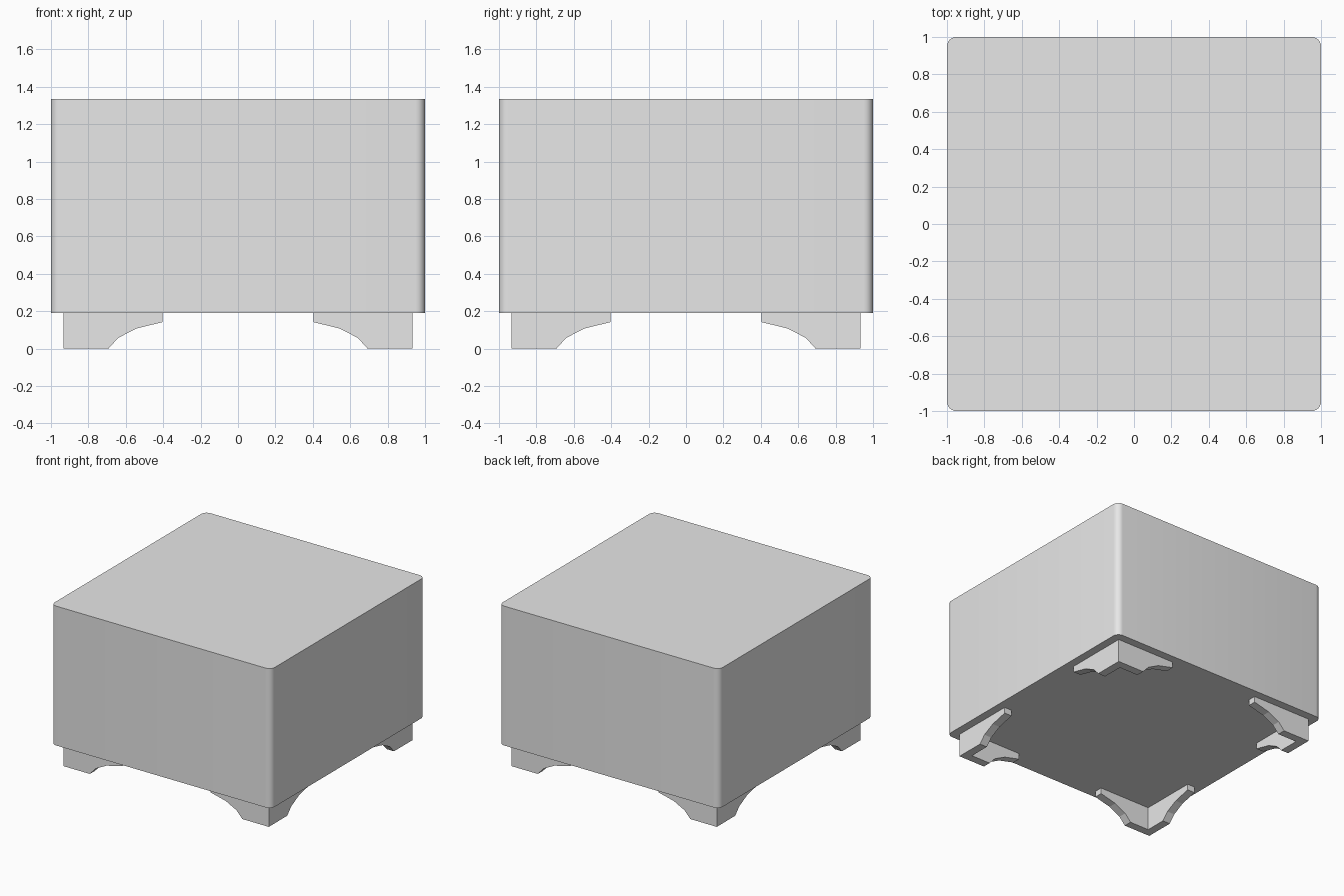
import bpy, bmesh, math

if "Cube" in bpy.data.objects:
    bpy.data.objects.remove(bpy.data.objects["Cube"])

grey = bpy.data.materials.new("plain grey")
grey.diffuse_color = (0.8, 0.8, 0.8, 1)
grey.use_nodes = True
grey.node_tree.nodes["Principled BSDF"].inputs["Base Color"].default_value = grey.diffuse_color

BASE, TOP = 0.19, 1.335      # body heights
OUT, THICK = 0.933, 0.067    # foot outer face and board thickness


def finish(bm, name):
    bmesh.ops.remove_doubles(bm, verts=bm.verts, dist=1e-5)
    bmesh.ops.recalc_face_normals(bm, faces=bm.faces)
    me = bpy.data.meshes.new(name)
    bm.to_mesh(me)
    bm.free()
    me.materials.append(grey)
    ob = bpy.data.objects.new(name, me)
    bpy.context.collection.objects.link(ob)
    return ob


# Body: a box with rounded upright corners
bm = bmesh.new()
bmesh.ops.create_cube(bm, size=1)
for v in bm.verts:
    v.co = (v.co.x * 2, v.co.y * 2, TOP if v.co.z > 0 else BASE)
upright = [e for e in bm.edges if abs(e.verts[0].co.z - e.verts[1].co.z) > 0.5]
bmesh.ops.bevel(bm, geom=upright, offset=0.05, segments=6, profile=0.5,
                affect='EDGES')
body = finish(bm, "ottoman_body")
bpy.context.view_layer.objects.active = body
body.select_set(True)
bpy.ops.object.shade_smooth_by_angle(angle=math.radians(30))
body.select_set(False)

# Bracket feet: two mitred boards with a stepped curve, one foot per corner
PROFILE = [(OUT, BASE), (OUT, 0), (0.693, 0), (0.64, 0.058),
           (0.543, 0.108), (0.403, 0.142), (0.403, BASE)]


def foot(name, sx, sy):
    bm = bmesh.new()
    inner = OUT - THICK
    for swap in (False, True):
        def vert(x, y, z):
            if swap:
                x, y = y, x
            return bm.verts.new((x * sx, y * sy, z))
        a = [vert(x, OUT, z) for x, z in PROFILE]
        b = [vert(min(x, inner), inner, z) for x, z in PROFILE]
        bm.faces.new(a)
        bm.faces.new(b)
        n = len(a)
        for i in range(1, n):   # edge 0 is the open mitre joint
            j = (i + 1) % n
            bm.faces.new((a[i], a[j], b[j], b[i]))
    return finish(bm, name)


for sy, fb in ((-1, "front"), (1, "back")):
    for sx, lr in ((-1, "left"), (1, "right")):
        foot(f"{fb}_{lr}_foot", sx, sy)
